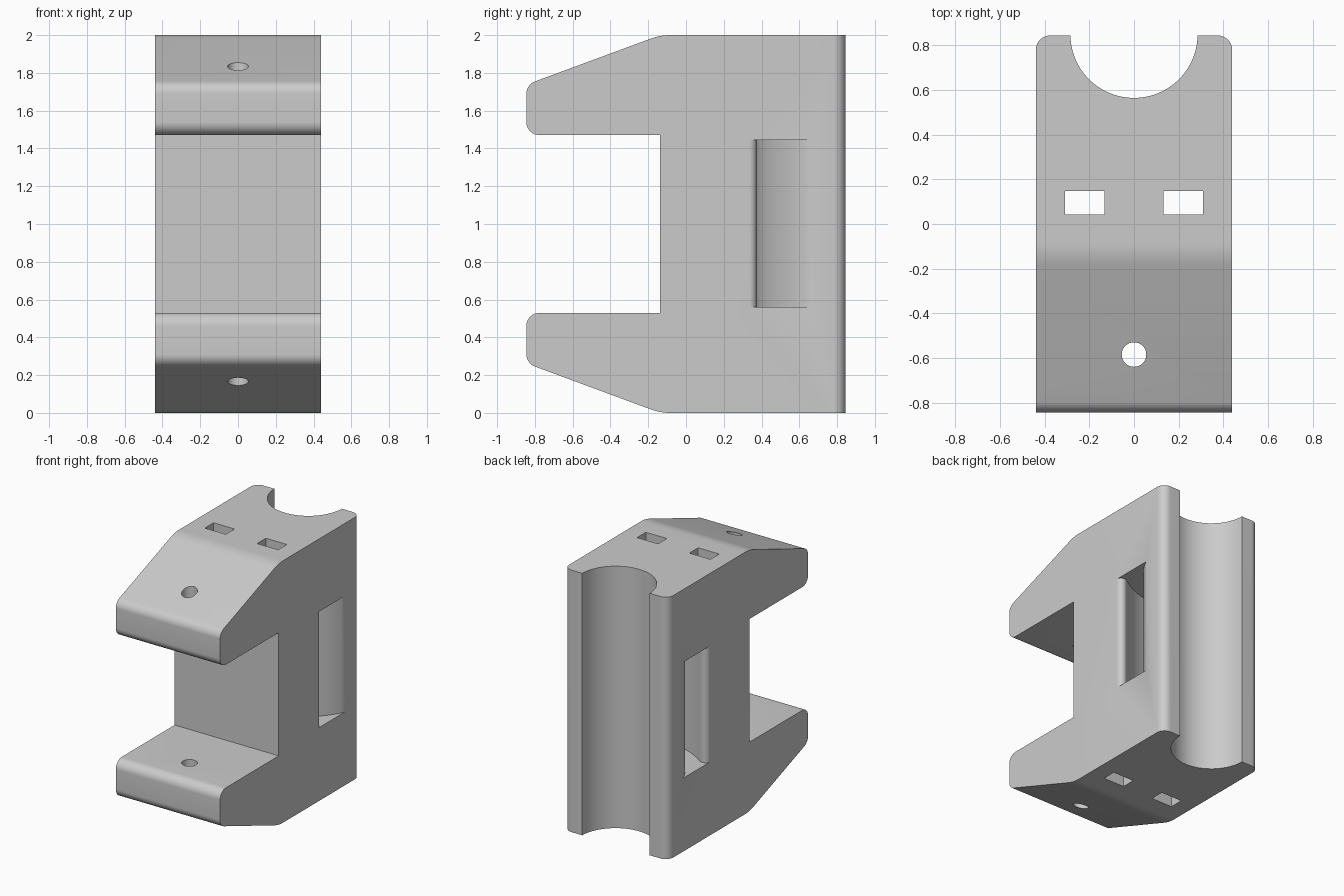
import bpy, bmesh, math
from mathutils import Vector

if "Cube" in bpy.data.objects:
    bpy.data.objects.remove(bpy.data.objects["Cube"])


def rounded(points, steps=10):
    """Outline from (u, v, radius) corners, with arcs where radius > 0."""
    out = []
    for i, (u, v, r) in enumerate(points):
        p = Vector((u, v))
        if r == 0:
            out.append(p)
            continue
        a = (Vector(points[i - 1][:2]) - p).normalized()
        b = (Vector(points[(i + 1) % len(points)][:2]) - p).normalized()
        half = a.angle(b) / 2
        c = p + (a + b).normalized() * (r / math.sin(half))
        s = p + a * (r / math.tan(half)) - c
        e = p + b * (r / math.tan(half)) - c
        for k in range(steps + 1):
            t = k / steps
            ang = math.pi - 2 * half
            w = (s * math.sin((1 - t) * ang) + e * math.sin(t * ang)) / math.sin(ang)
            out.append(c + w)
    return out


def arc(cx, cy, r, start, end, steps):
    """Points on an arc, angles in degrees."""
    angles = [math.radians(start + (end - start) * k / steps) for k in range(steps + 1)]
    return [Vector((cx + r * math.cos(a), cy + r * math.sin(a))) for a in angles]


def prism(name, outline, lo, hi, axis="z"):
    """Extrude an outline along z (outline is x, y) or x (outline is y, z)."""
    bm = bmesh.new()
    at = (lambda p, h: (p.x, p.y, h)) if axis == "z" else (lambda p, h: (h, p.x, p.y))
    face = bm.faces.new([bm.verts.new(at(p, lo)) for p in outline])
    ext = bmesh.ops.extrude_face_region(bm, geom=[face])
    moved = [g for g in ext["geom"] if isinstance(g, bmesh.types.BMVert)]
    shift = (0, 0, hi - lo) if axis == "z" else (hi - lo, 0, 0)
    bmesh.ops.translate(bm, verts=moved, vec=shift)
    bmesh.ops.recalc_face_normals(bm, faces=bm.faces[:])
    mesh = bpy.data.meshes.new(name)
    bm.to_mesh(mesh)
    bm.free()
    obj = bpy.data.objects.new(name, mesh)
    bpy.context.collection.objects.link(obj)
    return obj


def boolean(target, cutter, operation):
    """Apply a boolean and remove its helper."""
    mod = target.modifiers.new("cut", "BOOLEAN")
    mod.operation, mod.solver, mod.object = operation, "EXACT", cutter
    bpy.context.view_layer.objects.active = target
    bpy.ops.object.modifier_apply(modifier=mod.name)
    bpy.data.objects.remove(cutter)


W, BACK, FRONT = 0.44, 0.845, -0.845

# C-shaped side profile: upper half, mirrored to the lower half
upper = [(-0.137, 1.47, 0), (FRONT, 1.47, 0.07), (FRONT, 1.738, 0.07),
         (-0.136, 2, 0.3), (BACK, 2, 0)]
lower = [(y, 2 - z, r) for y, z, r in reversed(upper)]
bracket = prism("bracket", rounded(upper + lower), -W, W, "x")

# Plan outline: rounded back corners and the half-round rear channel
cy, cr = 0.85, 0.285
plan = rounded([(-W, BACK, 0.065), (-W, -1, 0), (W, -1, 0), (W, BACK, 0.065),
                (cr, BACK, 0)])
plan += arc(0, cy, cr, -2, -178, 40) + [Vector((-cr, BACK))]
boolean(bracket, prism("plan_helper", plan, -0.1, 2.1), "INTERSECT")

# Curved strap slot running behind the channel, with rounded mouths
inner, outer, lip = 0.48, 0.61, 0.04
lx, ly = W - lip, 0.335
tilt = math.degrees(math.atan2(cy - ly, lx))
edge = math.degrees(math.acos(W / inner))
slot = arc(0, cy, inner, edge - 180, -edge, 40)
slot += [Vector((0.6, slot[-1].y)), Vector((0.6, ly))]
mouth = arc(lx, ly, lip, 0, 180 - tilt, 14)
slot += mouth + arc(0, cy, outer, -tilt, tilt - 180, 32)[1:-1]
slot += [Vector((-p.x, p.y)) for p in reversed(mouth)]
slot += [Vector((-0.6, ly)), Vector((-0.6, slot[0].y))]
boolean(bracket, prism("slot_cutter", slot, 0.56, 1.445), "DIFFERENCE")

# Rectangular through slots, left and right
for side in (-1, 1):
    rect = [Vector((side * x, y)) for x, y in
            ((0.132, 0.042), (0.31, 0.042), (0.31, 0.148), (0.132, 0.148))]
    boolean(bracket, prism("rect_cutter", rect, -0.1, 2.1), "DIFFERENCE")

# Round screw hole through both arms
hole = arc(0, -0.585, 0.055, 0, 360, 32)[:-1]
boolean(bracket, prism("hole_cutter", hole, -0.1, 2.1), "DIFFERENCE")

# Plain grey finish, smooth curves with sharp edges
grey = bpy.data.materials.new("grey")
grey.diffuse_color = (0.6, 0.6, 0.6, 1)
grey.use_nodes = True
grey.node_tree.nodes["Principled BSDF"].inputs["Base Color"].default_value = grey.diffuse_color
bracket.data.materials.clear()
bracket.data.materials.append(grey)
for poly in bracket.data.polygons:
    poly.material_index = 0
bpy.ops.object.select_all(action="DESELECT")
bracket.select_set(True)
bpy.context.view_layer.objects.active = bracket
bpy.ops.object.shade_smooth_by_angle(angle=math.radians(30))
